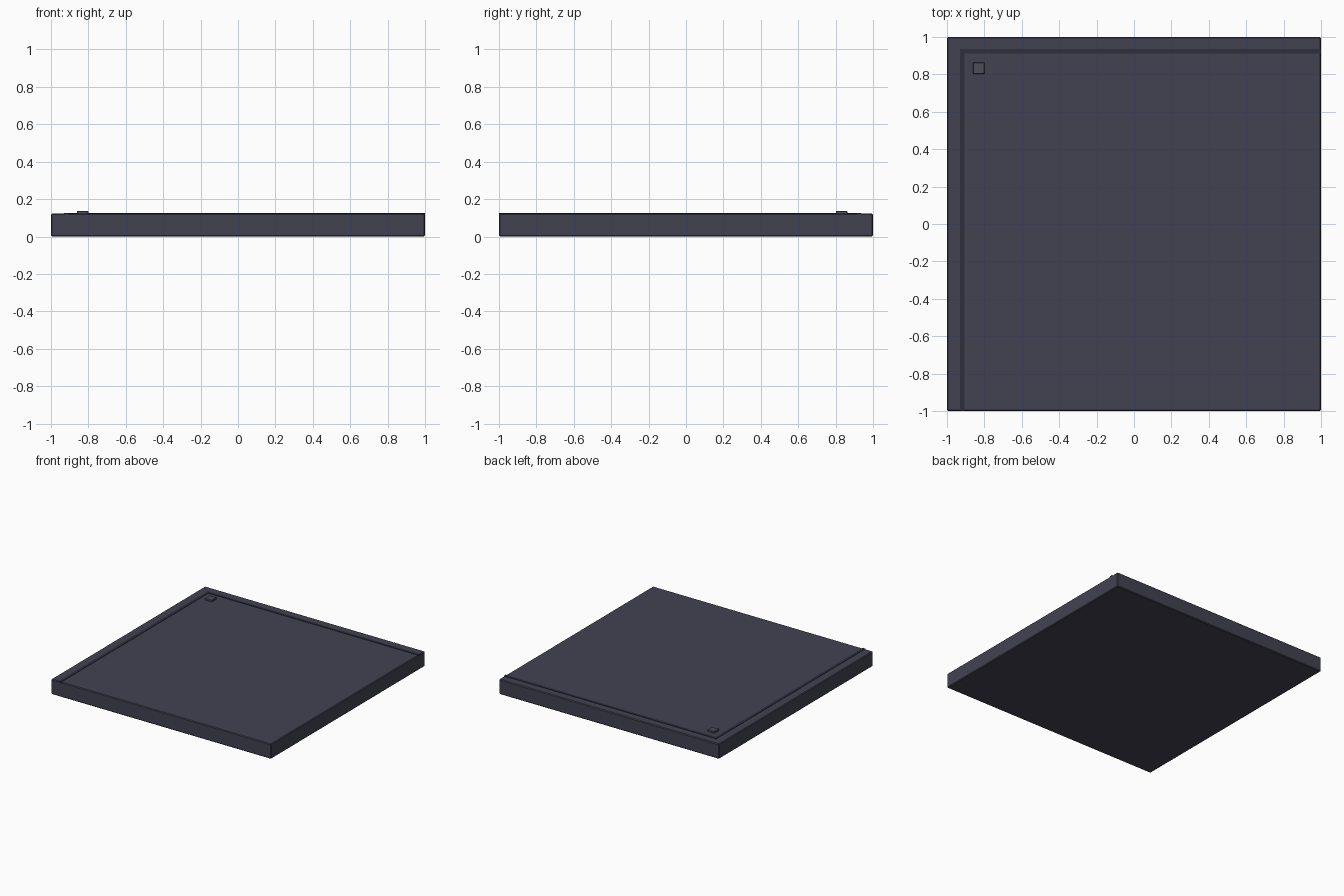
import bpy

if "Cube" in bpy.data.objects:
    bpy.data.objects.remove(bpy.data.objects["Cube"])


def material(name, rgb):
    m = bpy.data.materials.new(name)
    m.diffuse_color = (*rgb, 1)
    m.use_nodes = True
    m.node_tree.nodes["Principled BSDF"].inputs["Base Color"].default_value = m.diffuse_color
    return m


def box(name, lo, hi, mat, bevel=0.0):
    bpy.ops.mesh.primitive_cube_add(size=1, location=[(a + b) / 2 for a, b in zip(lo, hi)])
    ob = bpy.context.object
    ob.name = name
    ob.scale = [b - a for a, b in zip(lo, hi)]
    bpy.ops.object.transform_apply(location=False, rotation=False, scale=True)
    ob.data.materials.append(mat)
    if bevel:
        mod = ob.modifiers.new("edge_bevel", 'BEVEL')
        mod.width = bevel
        mod.segments = 1
    return ob


slab_mat = material("slab_grey", (0.055, 0.055, 0.085))
strip_mat = material("strip_dark", (0.028, 0.028, 0.048))
stud_mat = material("stud_grey", (0.07, 0.075, 0.1))

# Floor slab
box("floor_slab", (-1, -1, 0), (1, 1, 0.123), slab_mat, 0.006)

# Thin raised trim strips along the left and back edges
box("left_trim", (-0.93, -1, 0.115), (-0.907, 0.93, 0.126), strip_mat)
box("back_trim", (-0.93, 0.912, 0.115), (1, 0.935, 0.126), strip_mat)

# Small square stud in the back left corner
box("corner_stud", (-0.862, 0.801, 0.118), (-0.799, 0.864, 0.136), stud_mat, 0.003)
